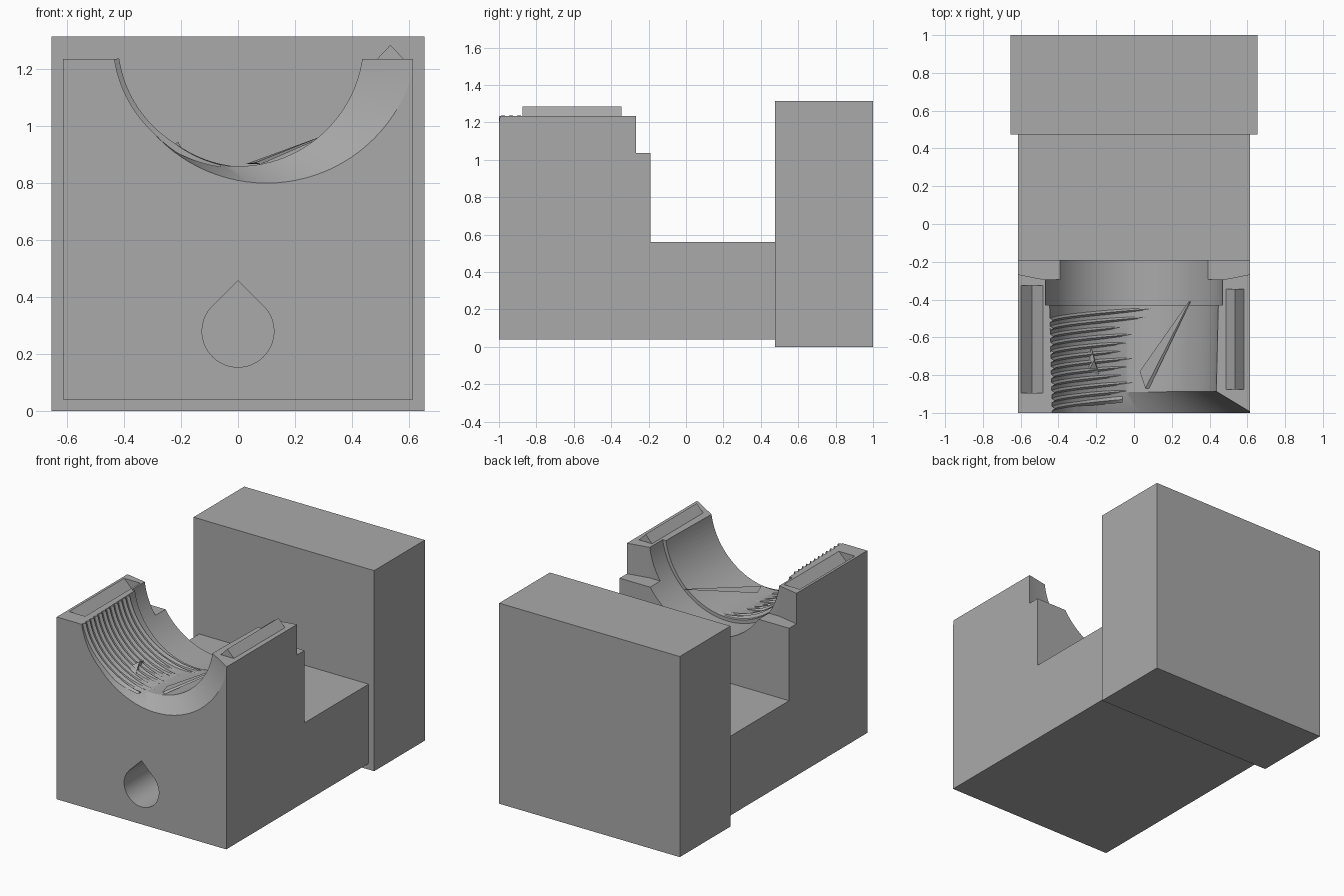
import bpy, bmesh, math

if "Cube" in bpy.data.objects:
    bpy.data.objects.remove(bpy.data.objects["Cube"])

grey = bpy.data.materials.new("plain grey")
grey.diffuse_color = (0.4, 0.4, 0.4, 1)
grey.use_nodes = True
grey.node_tree.nodes["Principled BSDF"].inputs["Base Color"].default_value = grey.diffuse_color


def make(name, verts, faces):
    me = bpy.data.meshes.new(name)
    me.from_pydata(verts, [], faces)
    bm = bmesh.new()
    bm.from_mesh(me)
    bmesh.ops.recalc_face_normals(bm, faces=bm.faces)
    bm.to_mesh(me)
    bm.free()
    me.materials.append(grey)
    ob = bpy.data.objects.new(name, me)
    bpy.context.collection.objects.link(ob)
    return ob


def loft(name, rings):
    """Skin equal-length closed rings and cap both ends."""
    n = len(rings[0])
    verts = [p for r in rings for p in r]
    faces = [tuple(range(n)), tuple(range(len(verts) - n, len(verts)))]
    for k in range(len(rings) - 1):
        for i in range(n):
            j = (i + 1) % n
            faces.append((k * n + i, k * n + j, k * n + n + j, k * n + n + i))
    return make(name, verts, faces)


def box(name, x0, x1, y0, y1, z0, z1):
    return loft(name, [[(x0, y0, z), (x1, y0, z), (x1, y1, z), (x0, y1, z)]
                       for z in (z0, z1)])


def circle(cx, y, cz, r, n=96):
    return [(cx + r * math.cos(2 * math.pi * i / n), y,
             cz + r * math.sin(2 * math.pi * i / n)) for i in range(n)]


def prism(name, x, y0, y1, base, tip, half):
    """Triangular bar running along y."""
    return loft(name, [[(x - half, y, base), (x + half, y, base), (x, y, tip)]
                       for y in (y0, y1)])


def cut(target, cutter):
    mod = target.modifiers.new("cut", 'BOOLEAN')
    mod.operation = 'DIFFERENCE'
    mod.solver = 'EXACT'
    mod.object = cutter
    bpy.context.view_layer.objects.active = target
    bpy.ops.object.modifier_apply(modifier=mod.name)
    bpy.data.objects.remove(cutter)


def smooth(ob):
    bpy.ops.object.select_all(action='DESELECT')
    ob.select_set(True)
    bpy.context.view_layer.objects.active = ob
    bpy.ops.object.shade_smooth_by_angle(angle=math.radians(25))


# Main body: stepped side profile extruded across x
W, CZ = 0.615, 1.30
side = [(-1, .04), (.48, .04), (.48, .56), (-.19, .56), (-.19, 1.235), (-1, 1.235)]
body = loft("mould_body", [[(x, y, z) for y, z in side] for x in (-W, W)])

# Rear ledge with slightly angled step wall
step = [(-.7, -.25), (-.47, -.295), (.47, -.295), (.7, -.25), (.7, 0), (-.7, 0)]
cut(body, loft("step_cutter", [[(x, y, z) for x, y in step] for z in (1.035, 1.5)]))

# Tapered bore, wider neck and lopsided mouth flare
cut(body, loft("bore_cutter", [circle(0, -1.1, CZ, .436), circle(0, -.40, CZ, .452)]))
cut(body, loft("neck_cutter", [circle(0, -.43, CZ, .474), circle(0, -.1, CZ, .474)]))
flare = []
for y in (-1.03, -.885):
    t = (y + 1) / .115
    flare.append(circle(.1 * (1 - t), y, 1.334 - .034 * t, .534 - .096 * t))
cut(body, loft("flare_cutter", flare))

# Teardrop hole in the front
drop = [(.126 * math.cos(a), .280 + .126 * math.sin(a))
        for a in (math.radians(135 + 270 * i / 48) for i in range(49))] + [(0, .457)]
cut(body, loft("teardrop_cutter", [[(x, y, z) for x, z in drop] for y in (-1.1, .45)]))

# Locating groove on the left rim
cut(body, prism("groove_cutter", -.54, -.895, -.325, 1.236, 1.178, .059))
smooth(body)

# Locating ridge on the right rim
prism("locating_ridge", .535, -.875, -.345, 1.23, 1.285, .052)

# Back block
box("back_block", -.655, .655, .475, 1, 0, 1.315)

# Thread ridges on the left half of the bore
start = math.pi + math.asin((CZ - 1.235) / .44)
for i in range(13):
    y0 = -.978 + i * .0425
    end = math.radians(262 + (i % 3) * 4 + (12 if i > 9 else 0))
    rings = []
    for k in range(25):
        t = k / 24
        a = start + (end - start) * t
        y = y0 + .06 * (a - start) / (math.pi / 2)
        wall = .436 + .016 * (y + 1.1) / .7
        crest = wall - .017 * min(1, (1 - t) * 3)
        rings.append([(r * math.cos(a), y + d, CZ + r * math.sin(a))
                      for r, d in ((wall + .008, -.017), (crest, 0), (wall + .008, .017))])
    if rings[-1][1][1] < -.42:
        smooth(loft("thread_ridge", rings))

# Thin slivers left across the bore floor
loft("long_sliver", [[(.03, -.78, .868), (.06, -.87, .872), (.08, -.87, .866)],
                     [(.29, -.41, .962), (.295, -.41, .965), (.30, -.41, .962)]])
make("small_shard", [(-.23, -.64, .915), (-.25, -.80, .92), (-.18, -.81, .89), (-.21, -.72, .945)],
     [(0, 1, 2), (0, 1, 3), (1, 2, 3), (2, 0, 3)])
